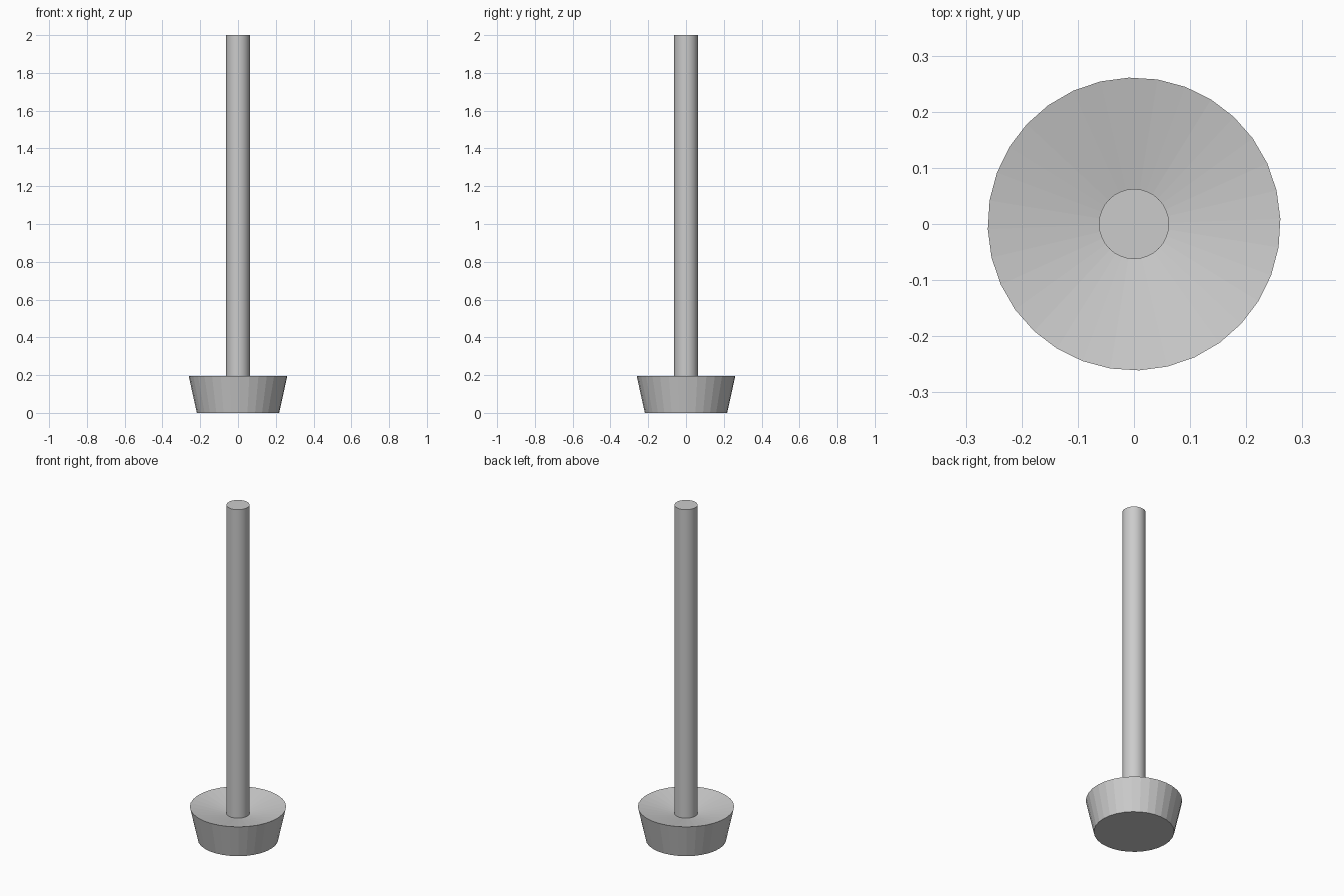
import bpy, math
from mathutils import Matrix

if "Cube" in bpy.data.objects:
    bpy.data.objects.remove(bpy.data.objects["Cube"])


def lathe(name, profile, sides, turn=0.0):
    """Revolve (radius, z) points around z; radius 0 makes a pole point."""
    verts, faces, rings = [], [], []
    for r, z in profile:
        n = 1 if r == 0 else sides
        rings.append([len(verts) + i for i in range(n)])
        for i in range(n):
            a = turn + 2 * math.pi * i / sides
            verts.append((r * math.cos(a), r * math.sin(a), z))
    for lo, hi in zip(rings, rings[1:]):
        for i in range(sides):
            j = (i + 1) % sides
            if len(hi) == 1:
                faces.append((lo[i], lo[j], hi[0]))
            else:
                faces.append((lo[i], lo[j], hi[j], hi[i]))
    faces.append(tuple(reversed(rings[0])))      # flat underside
    if len(rings[-1]) > 1:
        faces.append(tuple(rings[-1]))           # flat top
    mesh = bpy.data.meshes.new(name)
    mesh.from_pydata(verts, [], faces)
    obj = bpy.data.objects.new(name, mesh)
    bpy.context.collection.objects.link(obj)
    return obj


# flared, flat-faced base with a shallow sunken top
lathe("base", [(0.218, 0), (0.261, 0.195), (0, 0.142)], 32, math.radians(2))

# smooth round post standing in the base
post = lathe("post", [(0.0625, 0.1), (0.0625, 2.0)], 32)
bpy.ops.object.select_all(action='DESELECT')
bpy.context.view_layer.objects.active = post
post.select_set(True)
bpy.ops.object.shade_smooth_by_angle(angle=math.radians(30))
